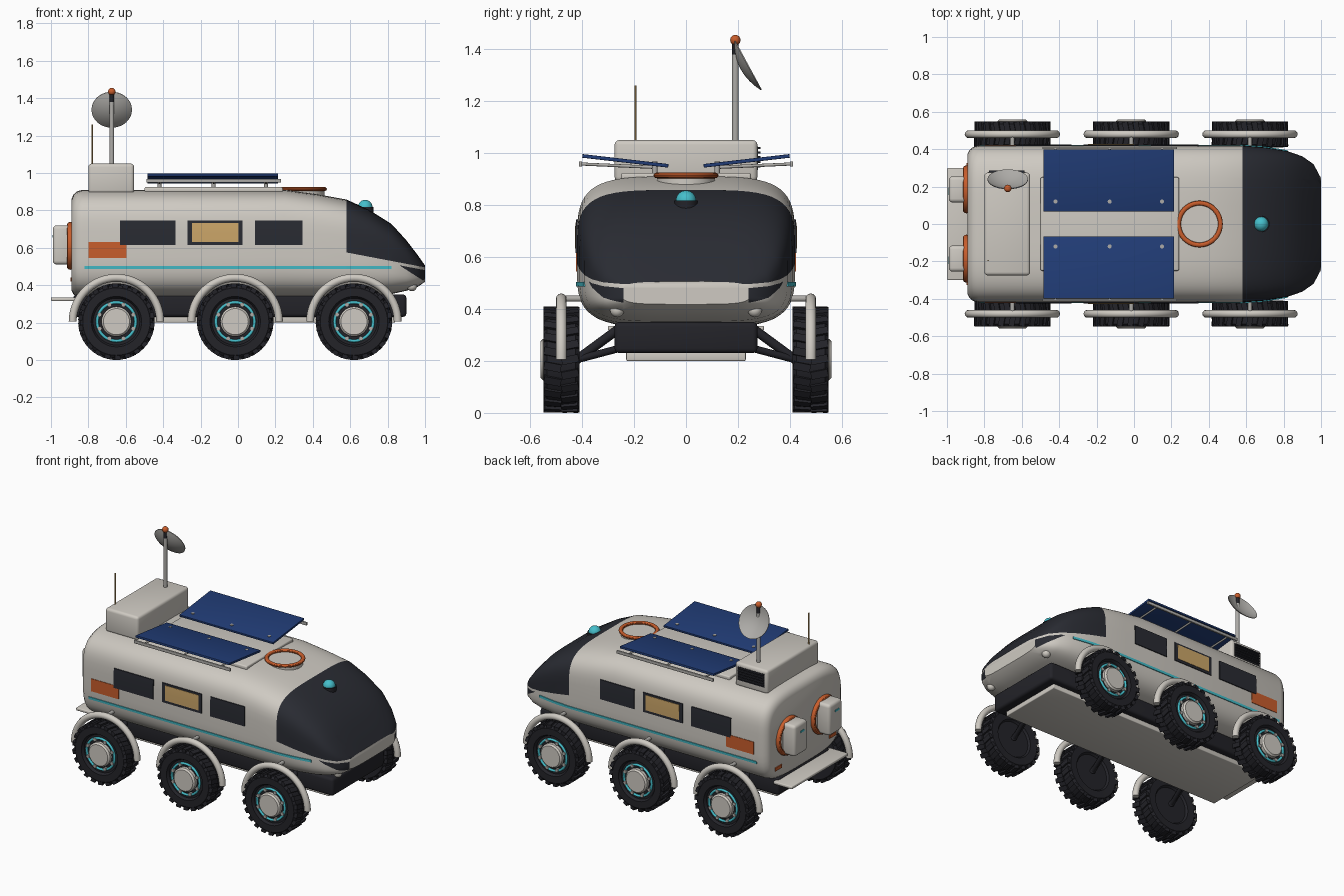
import bpy, bmesh
from math import sin, cos, pi, radians
from mathutils import Vector, Matrix

if "Cube" in bpy.data.objects:
    bpy.data.objects.remove(bpy.data.objects["Cube"])


def material(name, *rgb):
    mat = bpy.data.materials.new(name)
    mat.use_nodes = True
    mat.diffuse_color = (*rgb, 1)
    mat.node_tree.nodes["Principled BSDF"].inputs["Base Color"].default_value = (*rgb, 1)
    return mat


shell = material("warm white shell", .62, .59, .54)
metal = material("grey metal", .42, .41, .39)
glass = material("dark glass", .022, .024, .032)
rubber = material("black rubber", .017, .017, .022)
orange = material("orange", .58, .11, .025)
teal = material("teal", .06, .52, .60)
blue = material("solar blue", .015, .045, .18)
amber = material("amber window", .60, .38, .14)


def finish(name, bm, *mats):
    """Clean the mesh, smooth it with sharp edges kept, and add it to the scene."""
    bmesh.ops.remove_doubles(bm, verts=bm.verts, dist=1e-5)
    bmesh.ops.recalc_face_normals(bm, faces=bm.faces)
    for face in bm.faces:
        face.smooth = True
    for edge in bm.edges:
        edge.smooth = edge.calc_face_angle(0) < radians(32)
    mesh = bpy.data.meshes.new(name)
    bm.to_mesh(mesh)
    bm.free()
    for mat in mats:
        mesh.materials.append(mat)
    obj = bpy.data.objects.new(name, mesh)
    bpy.context.collection.objects.link(obj)
    return obj


def box(name, mat, x, y, z, bevel=0.0, tilt=0.0):
    """Box from (low, high) ranges, tilted about x."""
    bm = bmesh.new()
    bmesh.ops.create_cube(bm, size=1)
    size = [b - a for a, b in (x, y, z)]
    bmesh.ops.scale(bm, vec=size, verts=bm.verts)
    if bevel:
        bmesh.ops.bevel(bm, geom=bm.edges[:], offset=bevel, segments=3, profile=.5, affect='EDGES')
    obj = finish(name, bm, mat)
    obj.location = [(a + b) / 2 for a, b in (x, y, z)]
    obj.rotation_euler.x = tilt
    return obj


def lathe(name, mat, profile, loc, axis=(0, 0, 1), steps=40, start=0.0, arc=2 * pi, closed=False):
    """Turn (radius, height) points about an axis; a part arc gets end caps."""
    bm = bmesh.new()
    turn = Vector((0, 0, 1)).rotation_difference(Vector(axis)).to_matrix()
    rings = []
    for i in range(steps + 1):
        a = start + arc * i / steps
        rings.append([bm.verts.new(turn @ Vector((r * cos(a), r * sin(a), h)) + Vector(loc))
                      for r, h in profile])
    count = len(profile)
    for one, two in zip(rings, rings[1:]):
        for j in range(count if closed else count - 1):
            k = (j + 1) % count
            bm.faces.new((one[j], one[k], two[k], two[j]))
    if arc < 2 * pi:
        bm.faces.new(rings[0])
        bm.faces.new(rings[-1])
    return finish(name, bm, mat)


def circle(major, rx, rz, n=12):
    return [(major + rx * cos(2 * pi * i / n), rz * sin(2 * pi * i / n)) for i in range(n)]


def ball(radius, low=-pi / 2, n=12):
    angles = [low + (pi / 2 - low) * i / n for i in range(n + 1)]
    return [(radius * cos(a), radius * sin(a)) for a in angles]


def rod(name, mat, a, b, r, steps=16):
    d = Vector(b) - Vector(a)
    return lathe(name, mat, [(0, 0), (r, 0), (r, d.length), (0, d.length)], a, d.normalized(), steps)


# Hull: superellipse sections (x, half width, bottom, top)
POWER = 4.2
STATIONS = [(-.89, .375, .37, .86), (-.88, .395, .35, .885), (-.86, .412, .335, .902), (-.83, .42, .33, .91),
            (.25, .42, .33, .91), (.42, .42, .33, .887), (.58, .42, .333, .858), (.7, .41, .34, .803),
            (.82, .39, .352, .728), (.9, .362, .37, .64), (.96, .32, .39, .562), (1, .245, .418, .505)]


def hull_y(x, z):
    for a, b in zip(STATIONS, STATIONS[1:]):
        if a[0] <= x <= b[0]:
            t = (x - a[0]) / (b[0] - a[0])
            w, low, high = [a[i] + t * (b[i] - a[i]) for i in (1, 2, 3)]
            d = min(1, abs(2 * z - low - high) / (high - low))
            return w * (1 - d ** POWER) ** (1 / POWER)
    return 0


def power(v):
    return (1 if v > 0 else -1) * abs(v) ** (2 / POWER)


bm = bmesh.new()
rings = []
for x, w, low, high in STATIONS:
    angles = [2 * pi * (i + .5) / 64 for i in range(64)]
    rings.append([bm.verts.new((x, w * power(cos(a)), (low + high) / 2 + (high - low) / 2 * power(sin(a))))
                  for a in angles])
for one, two in zip(rings, rings[1:]):
    for j in range(64):
        bm.faces.new((one[j], one[j - 1], two[j - 1], two[j]))
bm.faces.new(rings[0])
bm.faces.new(rings[-1])


# Windscreen and lamp edges are cut into the nose, then coloured by position
def screen_edge(x):
    return .575 - .19 * (x - .58)


def lamp_edge(x):
    return .495 - .64 * (x - .88)


CUTS = [((.58, 0, .575), (.19, 0, 1)), ((.58, 0, .56), (.19, 0, 1)), ((.88, 0, .495), (.64, 0, 1)),
        ((0, .24, 0), (0, 1, 0)), ((0, -.24, 0), (0, 1, 0))]
for point, normal in CUTS:
    nose = [f for f in bm.faces if f.calc_center_median().x > .581]
    geom = set(nose) | {e for f in nose for e in f.edges} | {v for f in nose for v in f.verts}
    bmesh.ops.bisect_plane(bm, geom=list(geom), dist=1e-5, plane_co=point, plane_no=normal)
for face in bm.faces:
    x, y, z = face.calc_center_median()
    screen = x > .581 and z > screen_edge(x) and x < .999
    lamp = x > .86 and abs(y) > .24 and lamp_edge(x) < z < screen_edge(x) - .015
    face.material_index = int(screen or lamp)
finish("hull", bm, shell, glass)


def side_plate(name, mat, side, x, z, rise):
    """Thin plate that follows the hull side."""
    bm = bmesh.new()
    bmesh.ops.create_grid(bm, x_segments=16, y_segments=4, size=1)
    for v in bm.verts:
        px = x[0] + (x[1] - x[0]) * (v.co.x + 1) / 2
        pz = z[0] + (z[1] - z[0]) * (v.co.y + 1) / 2
        v.co = (px, side * (hull_y(px, pz) - .002), pz)
    new = bmesh.ops.extrude_face_region(bm, geom=bm.faces[:])["geom"]
    verts = [g for g in new if isinstance(g, bmesh.types.BMVert)]
    bmesh.ops.translate(bm, vec=(0, side * (rise + .002), 0), verts=verts)
    finish(name, bm, mat)


for side, word in ((1, "left"), (-1, "right")):
    # Side windows, service panel and stripe
    side_plate(word + "_service_panel", orange, side, (-.80, -.595), (.545, .63), .003)
    side_plate(word + "_rear_window", glass, side, (-.63, -.335), (.615, .745), .006)
    side_plate(word + "_middle_window_frame", glass, side, (-.27, .025), (.615, .745), .005)
    side_plate(word + "_middle_window", amber, side, (-.247, .003), (.632, .733), .0075)
    side_plate(word + "_front_window", glass, side, (.09, .345), (.615, .745), .006)
    side_plate(word + "_stripe", teal, side, (-.82, .58), (.487, .503), .005)
    side_plate(word + "_nose_stripe", teal, side, (.58, .82), (.487, .503), .005)
    # Round lamp under the nose
    lathe(word + "_lamp", shell, ball(.027), (.93, side * .265, .395), (1, 0, 0), 20)

    # Solar panel with posts and outer rail
    tilt = side * .115
    box(word + "_solar_panel", blue, (-.485, .215), sorted((side * .067, side * .4)), (.963, .977), .002, tilt)
    box(word + "_panel_rail", metal, (-.49, .23), sorted((side * .4, side * .412)), (.948, .968), .002)
    for x in (-.42, -.13, .15):
        rod(word + "_panel_post", metal, (x, side * .12, .90), (x, side * .12, .967), .011)
        rod(word + "_panel_arm", metal, (x, side * .12, .945), (x, side * .405, .958), .006)

    # Suit port on the rear wall
    y = side * .185
    lathe(word + "_port_ring", orange, circle(.112, .016, .02), (-.895, y, .61), (-1, 0, 0), closed=True)
    rod(word + "_port_disc", shell, (-.87, y, .61), (-.90, y, .61), .11, 32)
    box(word + "_suit_pack", shell, (-.99, -.89), (y - .07, y + .07), (.51, .72), .02)
    box(word + "_suit_pack_light", teal, (-.993, -.985), (y - .03, y + .01), (.655, .668))
    box(word + "_rear_tag", orange, (-.896, -.886), (side * .29 - .035, side * .29 + .035), (.42, .442))

    # Wheels, fenders and suspension
    for x, place in ((-.65, "rear"), (-.015, "middle"), (.62, "front")):
        label = word + "_" + place
        centre, axis = (x, side * .48, .205), (0, side, 0)
        tyre = [(0, -.055), (.12, -.055), (.13, -.068), (.18, -.07), (.194, -.055), (.194, .055),
                (.18, .068), (.135, .068), (.125, .05), (0, .05)]
        lathe(label + "_tyre", rubber, tyre, centre, axis, 48)
        bm = bmesh.new()
        for i in range(44):
            row = 1 if i % 2 else -1
            a = 2 * pi * i / 44
            spot = (Matrix.Translation(centre) @ Matrix.Rotation(a, 4, 'Y')
                    @ Matrix.Translation((0, row * .034, .193)) @ Matrix.Rotation(row * .2, 4, 'Z'))
            bmesh.ops.create_cube(bm, size=1, matrix=spot @ Matrix.Diagonal((.03, .066, .022, 1)))
        finish(label + "_tread", bm, rubber)
        lathe(label + "_rim_ring", teal, circle(.103, .008, .008), (x, side * .535, .205), axis, closed=True)
        cap = [(0, 0), (.08, 0), (.08, .022), (.07, .032), (0, .032)]
        lathe(label + "_hub", shell, cap, (x, side * .528, .205), axis, 32)
        for i in range(8):
            a = 2 * pi * (i + .5) / 8
            spot = Vector((x + .097 * cos(a), side * .525, .205 + .097 * sin(a)))
            rod(label + "_bolt", metal, spot, spot + Vector((0, side * .022, 0)), .012, 8)
        lathe(label + "_fender", shell, circle(.234, .021, .021), centre, (0, 1, 0), 36, pi, pi, closed=True)
        rod(label + "_arm", rubber, (x, side * .25, .33), (x, side * .42, .205), .018)
        rod(label + "_lower_arm", rubber, (x + .05, side * .25, .25), (x, side * .42, .205), .014)
        rod(label + "_fender_stay", metal, (x, side * .39, .44), (x, side * .48, .44), .012)

# Chassis, belly plate and rear step
box("chassis", rubber, (-.88, .9), (-.275, .275), (.23, .35), .018)
box("belly_plate", shell, (-.84, .84), (-.23, .23), (.2, .235), .005)
box("rear_step", shell, (-1, -.86), (-.3, .3), (.315, .335), .006)

# Roof plate, hatch and beacon
box("roof_plate", shell, (-.5, .24), (-.25, .25), (.895, .924), .008)
rod("hatch", shell, (.35, 0, .86), (.35, 0, .908), .112, 40)
lathe("hatch_ring", orange, circle(.112, .013, .011), (.35, 0, .914), closed=True)
rod("beacon_base", rubber, (.68, 0, .78), (.68, 0, .818), .045, 24)
lathe("beacon", teal, ball(.039, 0), (.68, 0, .817))

# Roof equipment box with vent slats
box("equipment_box", shell, (-.8, -.555), (-.275, .275), (.89, 1.05), .018)
box("vent", rubber, (-.78, -.58), (.27, .278), (.935, 1.025))
for i in range(5):
    z = .945 + .0175 * i
    box("vent_slat", glass, (-.775, -.585), (.272, .287), (z, z + .008), .002)

# Mast, dish and whip antenna
rod("mast", metal, (-.675, .19, 1.04), (-.675, .19, 1.38), .013)
rod("mast_collar", rubber, (-.675, .19, 1.37), (-.675, .19, 1.425), .012)
lathe("mast_ball", orange, ball(.02), (-.675, .19, 1.435), steps=24)
bowl = [(.108 * i / 8, .03 * (i / 8) ** 2 - .03) for i in range(9)]
rim = bowl + [(r, h + .004) for r, h in reversed(bowl)]
lathe("dish", metal, rim, (-.675, .237, 1.337), Vector((0, .88, .475)).normalized())
rod("whip_antenna", amber, (-.78, -.195, 1.03), (-.78, -.195, 1.26), .004, 8)
